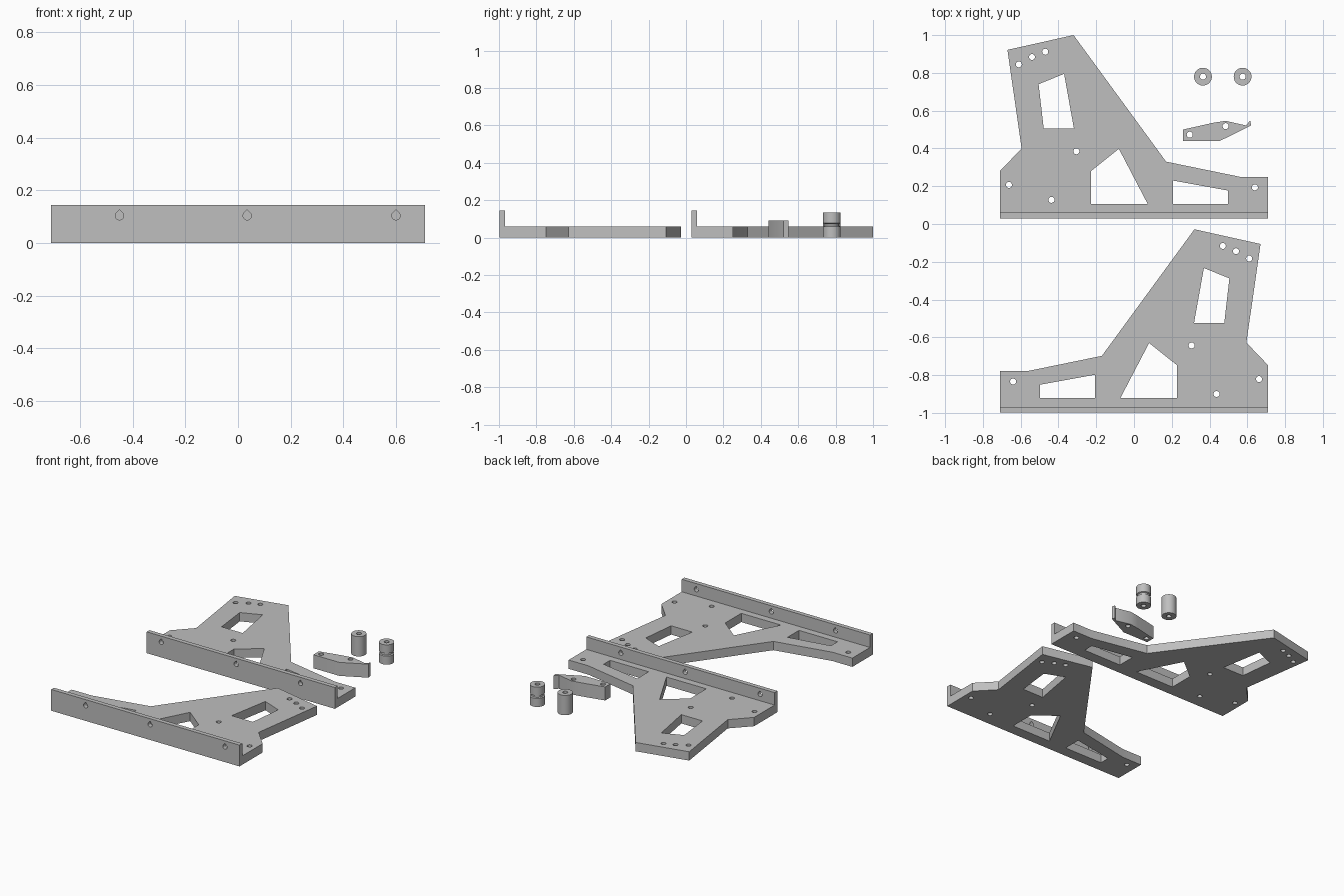
import bpy, bmesh
from math import sin, cos, pi, radians
from mathutils import Matrix

cube = bpy.data.objects.get("Cube")
if cube:
    bpy.data.objects.remove(cube, do_unlink=True)

# One plain grey for every part
grey = bpy.data.materials.new("plain_grey")
grey.use_nodes = True
colour = (0.52, 0.52, 0.52, 1)
grey.diffuse_color = colour
grey.node_tree.nodes["Principled BSDF"].inputs["Base Color"].default_value = colour


def finish(name, mesh):
    """Clean a mesh, link it as a named part and smooth only its round faces."""
    bm = bmesh.new()
    bm.from_mesh(mesh)
    bmesh.ops.remove_doubles(bm, verts=bm.verts, dist=1e-5)
    bmesh.ops.recalc_face_normals(bm, faces=bm.faces)
    bm.to_mesh(mesh)
    bm.free()
    mesh.materials.clear()
    mesh.materials.append(grey)
    obj = bpy.data.objects.new(name, mesh)
    bpy.context.collection.objects.link(obj)
    bpy.ops.object.select_all(action='DESELECT')
    obj.select_set(True)
    bpy.context.view_layer.objects.active = obj
    bpy.ops.object.shade_smooth_by_angle(angle=radians(30))
    return obj


def sheet(name, loops, thickness, matrix):
    """Extrude an outline with holes upward from its own ground plane."""
    curve = bpy.data.curves.new(name + "_profile", 'CURVE')
    curve.dimensions = '2D'
    curve.fill_mode = 'BOTH'
    curve.extrude = thickness / 2
    for loop in loops:
        spline = curve.splines.new('POLY')
        spline.points.add(len(loop) - 1)
        for point, (x, y) in zip(spline.points, loop):
            point.co = (x, y, 0, 1)
        spline.use_cyclic_u = True
    helper = bpy.data.objects.new(name + "_helper", curve)
    bpy.context.collection.objects.link(helper)
    graph = bpy.context.evaluated_depsgraph_get()
    mesh = bpy.data.meshes.new_from_object(helper.evaluated_get(graph))
    bpy.data.objects.remove(helper, do_unlink=True)
    bpy.data.curves.remove(curve)
    mesh.transform(matrix @ Matrix.Translation((0, 0, thickness / 2)))
    return finish(name, mesh)


def circle(x, y, r=0.016, n=24):
    return [(x + r * cos(2 * pi * i / n), y + r * sin(2 * pi * i / n)) for i in range(n)]


def teardrop(x, y, r=0.016, n=18):
    arc = [radians(135 + 270 * i / n) for i in range(n + 1)]
    return [(x + r * cos(a), y + r * sin(a)) for a in arc] + [(x, y + r * 1.42)]


def lathe(name, profile, x, y, n=48):
    """Revolve a closed radius-height profile around a vertical axis."""
    bm = bmesh.new()
    verts = [bm.verts.new((r, 0, z)) for r, z in profile]
    edges = [bm.edges.new((verts[i - 1], verts[i])) for i in range(len(verts))]
    bmesh.ops.spin(bm, geom=verts + edges, cent=(0, 0, 0), axis=(0, 0, 1),
                   angle=2 * pi, steps=n, use_duplicate=False)
    bmesh.ops.translate(bm, verts=bm.verts, vec=(x, y, 0))
    mesh = bpy.data.meshes.new(name)
    bm.to_mesh(mesh)
    bm.free()
    return finish(name, mesh)


# Bracket layout: base plate outline, three windows and the screw holes
HALF, FRONT, LIP = 0.71, 0.03, 0.06
outline = [(-HALF, LIP), (HALF, LIP), (HALF, 0.25), (0.56, 0.25), (0.17, 0.33),
           (-0.32, 1.0), (-0.67, 0.922), (-0.595, 0.4), (-HALF, 0.28)]
windows = [[(-0.505, 0.74), (-0.37, 0.795), (-0.318, 0.505), (-0.478, 0.505)],
           [(-0.228, 0.28), (-0.08, 0.398), (0.072, 0.107), (-0.228, 0.107)],
           [(0.207, 0.23), (0.498, 0.177), (0.498, 0.107), (0.207, 0.107)]]
screws = [(-0.61, 0.845), (-0.54, 0.884), (-0.47, 0.912), (-0.305, 0.385),
          (-0.662, 0.207), (-0.437, 0.128), (0.64, 0.194)]
flange_holes = [0.45, -0.035, -0.6]

# The two mirrored brackets, each a plate with an upright flange
for name, side, shift in (("back", 1, 0), ("front", -1, -1.028)):
    loops = [outline] + windows + [circle(x, y) for x, y in screws]
    loops = [[(side * x, y) for x, y in loop] for loop in loops]
    sheet(name + "_bracket_plate", loops, 0.06, Matrix.Translation((0, shift, 0)))
    loops = [[(-HALF, 0), (HALF, 0), (HALF, 0.145), (-HALF, 0.145)]]
    loops += [teardrop(side * x, 0.104) for x in flange_holes]
    upright = Matrix.Translation((0, shift + LIP, 0)) @ Matrix.Rotation(pi / 2, 4, 'X')
    sheet(name + "_bracket_flange", loops, LIP - FRONT, upright)

# Small lever with a hooked tip
lever = [(0.26, 0.44), (0.455, 0.44), (0.62, 0.522), (0.615, 0.547), (0.592, 0.522),
         (0.485, 0.546), (0.42, 0.536), (0.26, 0.5)]
sheet("latch_lever", [lever, circle(0.295, 0.473), circle(0.485, 0.518)], 0.092,
      Matrix.Identity(4))

# Plain spacer and grooved roller
R, BORE, TOP = 0.047, 0.016, 0.135
lathe("plain_spacer", [(BORE, 0), (R, 0), (R, TOP), (BORE, TOP)], 0.365, 0.78)
groove = [(R, 0.058), (R - 0.008, 0.062), (R - 0.008, 0.073), (R, 0.077)]
lathe("grooved_roller", [(BORE, 0), (R, 0)] + groove + [(R, TOP), (BORE, TOP)], 0.575, 0.78)
